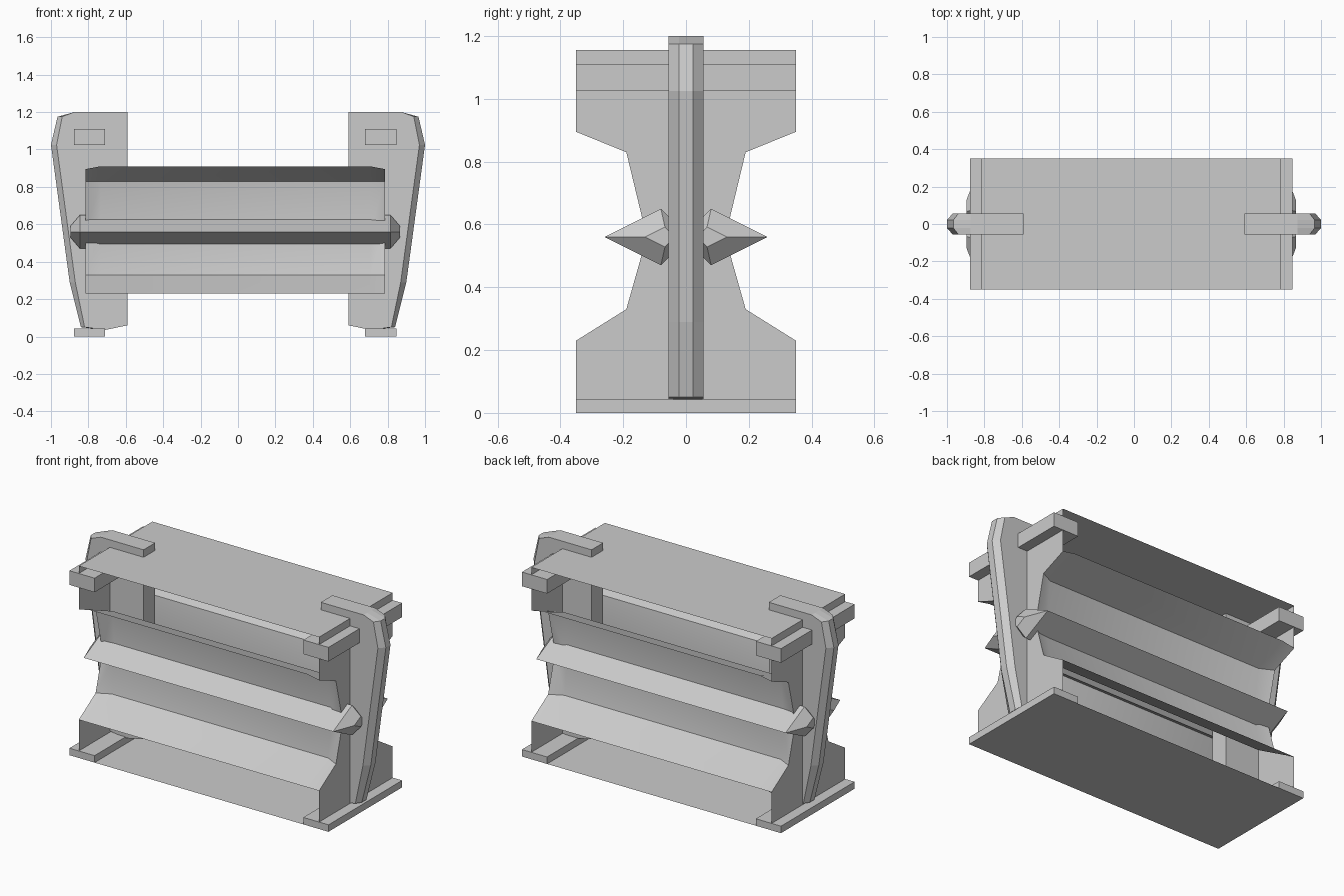
import bpy, bmesh, math
from mathutils import Vector

if "Cube" in bpy.data.objects:
    bpy.data.objects.remove(bpy.data.objects["Cube"], do_unlink=True)

grey = bpy.data.materials.new("plain_grey")
grey.use_nodes = True
grey.diffuse_color = (0.6, 0.6, 0.6, 1)
grey.node_tree.nodes["Principled BSDF"].inputs["Base Color"].default_value = (0.6, 0.6, 0.6, 1)

CX = -0.015          # centre line of the container body
HALF_X, HALF_Y = 0.80, 0.35
TOP = 1.155


def finish(name, bm, closed=True):
    if closed:
        bmesh.ops.recalc_face_normals(bm, faces=bm.faces)
    mesh = bpy.data.meshes.new(name)
    bm.to_mesh(mesh)
    bm.free()
    mesh.materials.append(grey)
    obj = bpy.data.objects.new(name, mesh)
    bpy.context.collection.objects.link(obj)
    return obj


def loft(name, rings, cyclic=True):
    """Bridge a list of matching point rings; closed rings get end caps."""
    bm = bmesh.new()
    rows = [[bm.verts.new(p) for p in ring] for ring in rings]
    n = len(rows[0])
    for a, b in zip(rows, rows[1:]):
        for i in range(n if cyclic else n - 1):
            j = (i + 1) % n
            bm.faces.new((a[i], a[j], b[j], b[i]))
    if cyclic:
        bm.faces.new(rows[0])
        bm.faces.new(rows[-1])
    return finish(name, bm)


def box(name, lo, hi):
    bm = bmesh.new()
    bmesh.ops.create_cube(bm, size=1)
    lo, hi = Vector(lo), Vector(hi)
    for v in bm.verts:
        v.co = (lo + hi) / 2 + v.co * (hi - lo)
    return finish(name, bm)


def sheet(name, points):
    bm = bmesh.new()
    bm.faces.new([bm.verts.new(p) for p in points])
    return finish(name, bm, closed=False)


def rectangle(half_x, z):
    return [(CX + sx * half_x, sy * HALF_Y, z)
            for sx, sy in ((-1, -1), (1, -1), (1, 1), (-1, 1))]


# Thin lid and floor
sheet("lid", rectangle(HALF_X, TOP))
sheet("floor", rectangle(0.8625, 0)[::-1])

# Waisted side channels: shallow at the ends, deeper along the middle
end_profile = [(0.35, 0.23), (0.19, 0.33), (0.125, 0.56), (0.19, 0.83), (0.35, 0.895)]
mid_profile = [(0.35, 0.23), (0.15, 0.33), (0.12, 0.56), (0.15, 0.83), (0.35, 0.91)]
stations = [(-HALF_X, end_profile), (-0.72, mid_profile),
            (0.72, mid_profile), (HALF_X, end_profile)]

# Diamond section of the long rib and its tapered end
diamond = [(0.26, 0.56), (0.08, 0.65), (-0.01, 0.56), (0.08, 0.47)]
pivot_y, pivot_z = 0.06, 0.56
tip = [(pivot_y + (y - pivot_y) * 0.35, pivot_z + (z - pivot_z) * 0.35) for y, z in diamond]
rib_stations = [(-0.88, tip), (-0.83, diamond), (0.83, diamond), (0.88, tip)]

for side, s in (("front", -1), ("back", 1)):
    channel = loft(side + "_channel",
                   [[(CX + x, s * y, z) for y, z in prof] for x, prof in stations],
                   cyclic=False)
    bpy.ops.object.select_all(action="DESELECT")
    channel.select_set(True)
    bpy.context.view_layer.objects.active = channel
    bpy.ops.object.shade_smooth_by_angle(angle=math.radians(20))
    loft(side + "_rib",
         [[(CX + x, s * y, z) for y, z in prof] for x, prof in rib_stations])

# Bracket outline: outer edge from top to foot, then the inner edge
outer = [(0.59, 1.20), (0.875, 1.20), (0.965, 1.175), (1.0, 1.025),
         (0.90, 0.29), (0.84, 0.05), (0.71, 0.035), (0.59, 0.06)]
chamfer = [0, 0, 0.025, 0.03, 0.03, 0.02, 0, 0]
inset = [(x - c, z) for (x, z), c in zip(outer, chamfer)]
layers = [(-0.055, inset), (-0.022, outer), (0.022, outer), (0.055, inset)]

half_outline = [(HALF_Y, 0)] + end_profile + [(HALF_Y, TOP)]
panel_outline = half_outline + [(-y, z) for y, z in reversed(half_outline)]

for side, s in (("right", -1), ("left", 1)):
    # Hourglass end panel
    outline = panel_outline if s > 0 else panel_outline[::-1]
    sheet(side + "_end_panel", [(CX + s * HALF_X, y, z) for y, z in outline])
    # Upright bracket with chamfered outer edge
    loft(side + "_bracket", [[(s * x, y, z) for x, z in prof] for y, prof in layers])
    # Foot and upper cross bar
    xs = sorted((CX + s * 0.695, CX + s * 0.8625))
    for part, z0, z1 in (("foot", 0.0, 0.042), ("cross_bar", 1.025, 1.11)):
        box(side + "_" + part, (xs[0], -HALF_Y, z0), (xs[1], HALF_Y, z1))
